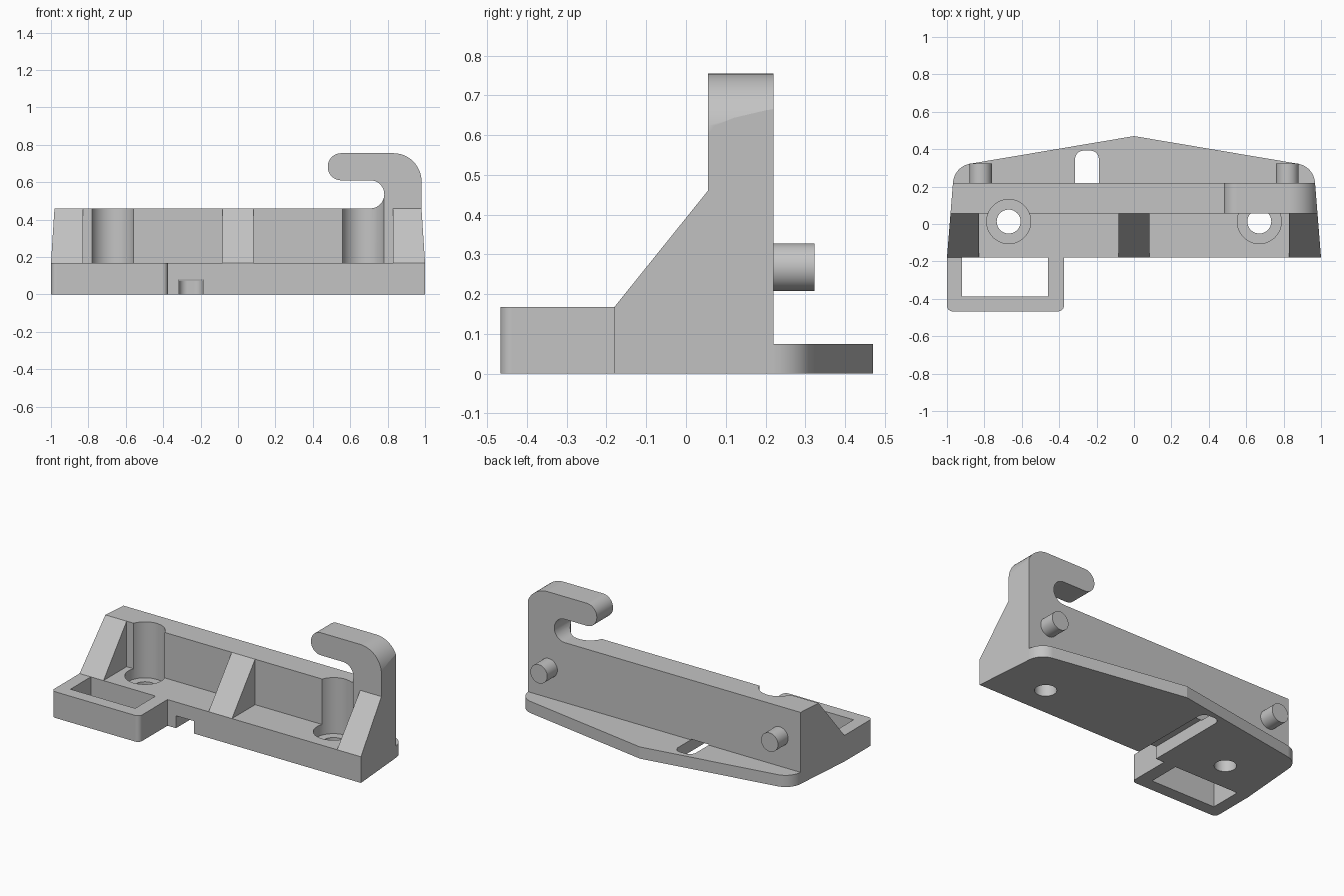
import bpy, bmesh, math
from mathutils import Vector

cube = bpy.data.objects.get("Cube")
if cube:
    bpy.data.objects.remove(cube)

grey = bpy.data.materials.new("plain grey")
grey.use_nodes = True
colour = (0.55, 0.55, 0.55, 1)
grey.diffuse_color = colour
grey.node_tree.nodes["Principled BSDF"].inputs["Base Color"].default_value = colour


def rounded(points, steps=12):
    """Outline from (u, v, radius) corners, with arcs where radius > 0."""
    out = []
    for i, (u, v, r) in enumerate(points):
        p = Vector((u, v))
        if r == 0:
            out.append(p)
            continue
        a = (Vector(points[i - 1][:2]) - p).normalized()
        b = (Vector(points[(i + 1) % len(points)][:2]) - p).normalized()
        half = a.angle(b) / 2
        reach = r / math.tan(half)
        centre = p + (a + b).normalized() * (r / math.sin(half))
        start, end = p + a * reach - centre, p + b * reach - centre
        sweep = start.angle_signed(end)
        for k in range(steps + 1):
            t = -sweep * k / steps
            c, s = math.cos(t), math.sin(t)
            out.append(centre + Vector((c * start.x - s * start.y, s * start.x + c * start.y)))
    return out


def prism(name, outline, axis, low, high):
    """Extrude a 2D outline along an axis; the outline uses the other two axes in order."""
    bm = bmesh.new()

    def place(p, h):
        co = [p[0], p[1]]
        co.insert("xyz".index(axis), h)
        return bm.verts.new(co)

    face = bm.faces.new([place(p, low) for p in outline])
    top = bmesh.ops.extrude_face_region(bm, geom=[face])["geom"]
    shift = [0, 0, 0]
    shift["xyz".index(axis)] = high - low
    bmesh.ops.translate(bm, vec=shift, verts=[g for g in top if isinstance(g, bmesh.types.BMVert)])
    bmesh.ops.recalc_face_normals(bm, faces=bm.faces)
    mesh = bpy.data.meshes.new(name)
    bm.to_mesh(mesh)
    bm.free()
    mesh.materials.append(grey)
    obj = bpy.data.objects.new(name, mesh)
    bpy.context.collection.objects.link(obj)
    return obj


def box(name, x0, x1, y0, y1, z0, z1):
    return prism(name, [(x0, y0), (x1, y0), (x1, y1), (x0, y1)], "z", z0, z1)


def circle(u, v, r, n=48):
    return [(u + r * math.cos(math.tau * k / n), v + r * math.sin(math.tau * k / n)) for k in range(n)]


def combine(target, tool, operation):
    """Apply a boolean and discard the tool."""
    mod = target.modifiers.new("combine", "BOOLEAN")
    mod.operation, mod.object, mod.solver = operation, tool, "EXACT"
    bpy.context.view_layer.update()
    graph = bpy.context.evaluated_depsgraph_get()
    mesh = bpy.data.meshes.new_from_object(target.evaluated_get(graph))
    target.modifiers.clear()
    target.data = mesh
    bpy.data.objects.remove(tool)


FRONT, WALL, BACK = -0.18, 0.055, 0.22
SLAB, TOP, FLANGE = 0.168, 0.46, 0.075

# Main body: sloped side profile
bracket = prism("bracket", [(FRONT, 0), (FRONT, SLAB), (WALL, TOP), (BACK, TOP), (BACK, 0)],
                "x", -1.1, 1.1)

# Two open bays leave the end ribs and the centre rib
for x0, x1 in ((-0.83, -0.083), (0.083, 0.83)):
    combine(bracket, box("bay", x0, x1, -0.5, WALL, SLAB, 0.6), "DIFFERENCE")

# Hook on the left end of the wall
hook = prism("hook", rounded([
    (1.05, 0.3, 0), (1.05, TOP, 0), (0.981, TOP, 0), (0.981, 0.755, 0.15),
    (0.48, 0.755, 0.0715), (0.48, 0.61, 0.0715), (0.782, 0.61, 0.0745),
    (0.782, TOP, 0.0745), (0.6, TOP, 0), (0.6, 0.3, 0)]), "y", WALL, BACK)
combine(bracket, hook, "UNION")

# Ends taper in towards the back
taper = prism("taper", [(-1, FRONT), (1, FRONT), (0.968, BACK), (-0.968, BACK)], "z", -1, 1)
combine(bracket, taper, "INTERSECT")

# Thin rear flange with a shallow peak
flange = prism("flange", rounded([
    (-0.9725, 0.16, 0), (0.9725, 0.16, 0), (0.961, 0.308, 0.11),
    (0, 0.47, 0), (-0.961, 0.308, 0.11)]), "z", 0, FLANGE)
combine(bracket, flange, "UNION")

# Rectangular loop at the front right
loop = prism("loop", rounded([
    (-1, FRONT, 0), (-1, -0.467, 0.03), (-0.375, -0.467, 0.03),
    (-0.375, -0.1, 0), (-0.98, -0.1, 0)]), "z", 0, SLAB)
combine(bracket, loop, "UNION")
combine(bracket, box("loop_opening", -0.92, -0.46, -0.387, FRONT, -0.1, 0.3), "DIFFERENCE")

# Channel under the slab, ending as a slot in the flange
channel = prism("channel", rounded([
    (-0.315, -0.3, 0), (-0.188, -0.3, 0), (-0.188, 0.392, 0.045), (-0.315, 0.392, 0.045)]),
    "z", -0.1, 0.08)
combine(bracket, channel, "DIFFERENCE")

for side in (-1, 1):
    # Screw pocket, screw hole and rear peg
    combine(bracket, prism("pocket", circle(side * 0.67, 0.013, 0.118), "z", 0.1, 0.53), "DIFFERENCE")
    combine(bracket, prism("hole", circle(side * 0.67, 0.013, 0.064), "z", -0.1, 0.2), "DIFFERENCE")
    combine(bracket, prism("peg", circle(side * 0.82, 0.268, 0.06), "y", 0.15, 0.323), "UNION")

# Clean up flat regions and shade curved faces smoothly
bm = bmesh.new()
bm.from_mesh(bracket.data)
bmesh.ops.remove_doubles(bm, verts=bm.verts, dist=0.0002)
bmesh.ops.dissolve_limit(bm, angle_limit=0.01, verts=bm.verts, edges=bm.edges)
bm.to_mesh(bracket.data)
bm.free()
bpy.ops.object.select_all(action="DESELECT")
bracket.select_set(True)
bpy.context.view_layer.objects.active = bracket
bpy.ops.object.shade_smooth_by_angle(angle=math.radians(12))
normals = bracket.modifiers.new("flat_face_normals", "WEIGHTED_NORMAL")
normals.keep_sharp = True
